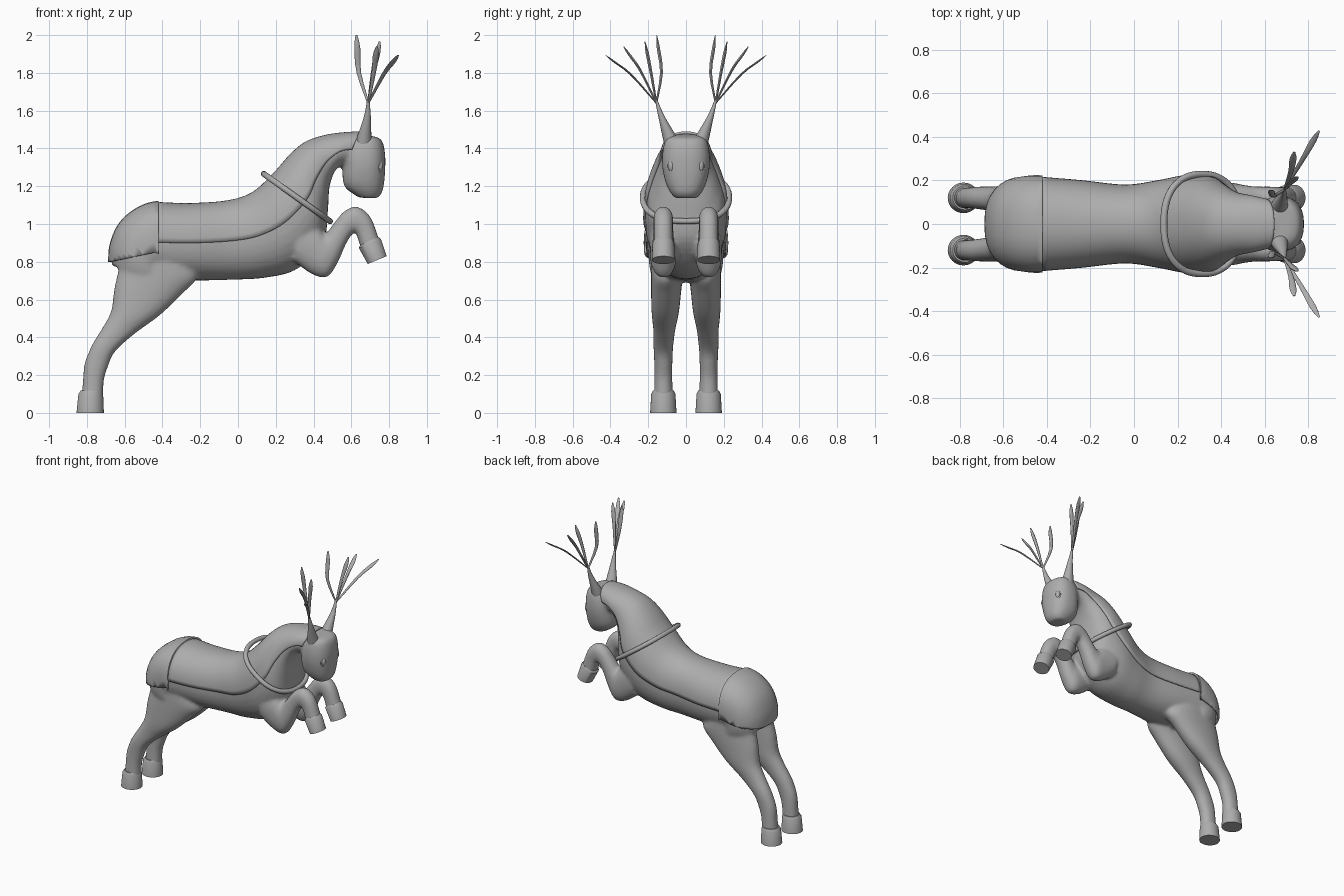
import bpy, bmesh, math
from mathutils import Vector

if "Cube" in bpy.data.objects:
    bpy.data.objects.remove(bpy.data.objects["Cube"])

grey = bpy.data.materials.new("plain grey")
grey.diffuse_color = (0.42, 0.42, 0.42, 1)
grey.use_nodes = True
grey.node_tree.nodes["Principled BSDF"].inputs["Base Color"].default_value = grey.diffuse_color


def blend(secs, k):
    """Catmull-Rom interpolation of section parameters."""
    out = []
    n = len(secs)
    for i in range(n - 1):
        p0, p1, p2, p3 = (secs[max(0, min(n - 1, i + d))] for d in (-1, 0, 1, 2))
        for s in range(k):
            t = s / k
            out.append([0.5 * (2 * b + (c - a) * t + (2 * a - 5 * b + 4 * c - d) * t * t
                               + (3 * b - a - 3 * c + d) * t ** 3)
                        for a, b, c, d in zip(p0, p1, p2, p3)])
    out.append(list(secs[-1]))
    return out


def loft(bm, secs, k=5, n=32, power=2.0, grow=0.0, arc=None, side=1):
    """Skin sections (ax, az, bx, bz, half width, y); arc leaves an open shell."""
    rings = []
    count = n + 1 if arc else n
    for ax, az, bx, bz, w, y in blend(secs, k):
        c = Vector(((ax + bx) / 2, y * side, (az + bz) / 2))
        a = Vector(((ax - bx) / 2, 0, (az - bz) / 2))
        a *= 1 + grow / a.length
        w += grow
        ring = []
        for j in range(count):
            t = arc * (2 * j / n - 1) if arc else 2 * math.pi * j / n
            u, v = math.cos(t), math.sin(t)
            p = c + a * math.copysign(abs(u) ** (2 / power), u)
            p.y += w * math.copysign(abs(v) ** (2 / power), v)
            ring.append(bm.verts.new(p))
        rings.append(ring)
    faces = []
    for r, q in zip(rings, rings[1:]):
        for j in range(n):
            m = (j + 1) % count
            faces.append(bm.faces.new((r[j], r[m], q[m], q[j])))
    if not arc:
        faces += [bm.faces.new(rings[0]), bm.faces.new(rings[-1])]
    bmesh.ops.recalc_face_normals(bm, faces=faces)


def finish(bm, name, angle=40):
    me = bpy.data.meshes.new(name)
    bm.to_mesh(me)
    bm.free()
    ob = bpy.data.objects.new(name, me)
    bpy.context.collection.objects.link(ob)
    me.materials.append(grey)
    bpy.ops.object.select_all(action='DESELECT')
    ob.select_set(True)
    bpy.context.view_layer.objects.active = ob
    bpy.ops.object.shade_smooth_by_angle(angle=math.radians(angle))
    return ob


# Section tables: top/back point, bottom/front point, half width, y
trunk = [(.64, 1.480, .57, 1.31, .105, 0), (.56, 1.475, .52, 1.29, .12, 0),
         (.46, 1.460, .485, 1.20, .135, 0), (.36, 1.425, .475, 1.06, .17, 0),
         (.28, 1.360, .45, .90, .205, 0), (.19, 1.260, .31, .76, .215, 0),
         (.08, 1.160, .14, .715, .19, 0), (-.05, 1.115, -.03, .705, .17, 0),
         (-.25, 1.100, -.23, .70, .19, 0), (-.42, 1.105, -.42, .70, .205, 0)]
rump = [(-.53, 1.07, -.41, .71, .205, 0), (-.62, .99, -.39, .70, .20, 0),
        (-.665, .88, -.36, .69, .195, 0), (-.67, .78, -.33, .69, .185, 0)]
head = [(.62, 1.475, .715, 1.465, .08, 0), (.585, 1.44, .76, 1.445, .11, 0),
        (.56, 1.37, .778, 1.38, .125, 0), (.555, 1.30, .78, 1.30, .125, 0),
        (.555, 1.23, .774, 1.22, .11, 0), (.575, 1.185, .762, 1.165, .088, 0),
        (.64, 1.14, .735, 1.135, .06, 0)]
hind_leg = [(-.61, .86, -.25, .78, .085, .098), (-.63, .77, -.22, .71, .085, .10),
            (-.655, .66, -.29, .635, .08, .105), (-.672, .54, -.41, .52, .072, .11),
            (-.715, .455, -.545, .42, .058, .115), (-.77, .365, -.65, .325, .052, .12),
            (-.81, .27, -.69, .24, .048, .12), (-.82, .19, -.71, .17, .048, .12),
            (-.828, .08, -.715, .08, .05, .12)]
fore_leg = [(.30, .80, .34, 1.02, .07, .125), (.39, .735, .42, .99, .07, .12),
            (.47, .718, .45, .95, .068, .12), (.525, .79, .47, .955, .06, .12),
            (.57, .89, .52, 1.02, .054, .12), (.60, .94, .565, 1.07, .052, .12),
            (.618, .955, .63, 1.092, .052, .12), (.63, .935, .70, 1.04, .05, .12),
            (.65, .875, .745, .925, .05, .12), (.67, .84, .76, .88, .05, .12)]

# Body, head and legs fused into one smooth skin
bm = bmesh.new()
loft(bm, trunk + rump, power=2.2)
loft(bm, head, power=2.4)
for s in (-1, 1):
    loft(bm, hind_leg, power=2.2, side=s)
    loft(bm, fore_leg, power=2.2, side=s)
body = finish(bm, "body")
m = body.modifiers.new("fuse", 'REMESH')
m.mode, m.voxel_size, m.use_smooth_shade = 'VOXEL', 0.011, True
m = body.modifiers.new("soften", 'SMOOTH')
m.factor, m.iterations = 0.5, 8

# Back panel running from the neck to the rump
bm = bmesh.new()
loft(bm, trunk, power=2.2, grow=.011, arc=math.radians(90))
back = finish(bm, "back_panel")
back.modifiers.new("thickness", 'SOLIDIFY').thickness = .014

# Rump cover cut from an enlarged body shell
bm = bmesh.new()
loft(bm, trunk[-2:] + rump, power=2.4, grow=.018)
for co, no in (((-.42, 0, 0), (1, 0, 0)), ((-.68, 0, .80), (.2, 0, -1))):
    bmesh.ops.bisect_plane(bm, geom=bm.verts[:] + bm.edges[:] + bm.faces[:],
                           plane_co=co, plane_no=no, clear_outer=True)
cover = finish(bm, "rump_cover")
cover.modifiers.new("thickness", 'SOLIDIFY').thickness = .016

# Collar ring
cu = bpy.data.curves.new("collar", 'CURVE')
cu.dimensions, cu.bevel_depth, cu.bevel_resolution = '3D', .016, 3
sp = cu.splines.new('POLY')
sp.points.add(63)
for i, p in enumerate(sp.points):
    t = 2 * math.pi * i / 64
    u, v = (math.copysign(abs(f) ** .85, f) for f in (math.cos(t), math.sin(t)))
    p.co = (.312 + .175 * u, .228 * v, 1.14 - .125 * u, 1)
sp.use_cyclic_u = sp.use_smooth = True
cu.materials.append(grey)
bpy.context.collection.objects.link(bpy.data.objects.new("collar", cu))

# Antler tines: mid point and tip as (x, y, z)
root = (.69, .157, 1.64)
tines = [((.64, .13, 1.80), (.627, .155, 2.0)), ((.715, .185, 1.80), (.75, .217, 1.965)),
         ((.72, .24, 1.81), (.735, .33, 1.94)), ((.77, .29, 1.79), (.848, .427, 1.895))]


def ring(p, r, w):
    return (p[0] - r, p[2], p[0] + r, p[2], w, p[1])


for s, label in ((-1, "right"), (1, "left")):
    # Hooves
    bm = bmesh.new()
    loft(bm, [(-.832, .118, -.72, .118, .055, .12), (-.845, .10, -.714, .10, .064, .12),
              (-.855, .0, -.71, .0, .07, .12)], k=1, side=s)
    finish(bm, "hind_hoof_" + label)
    bm = bmesh.new()
    loft(bm, [(.65, .895, .745, .93, .05, .12), (.64, .873, .757, .92, .058, .12),
              (.687, .788, .787, .83, .06, .12)], k=1, side=s)
    finish(bm, "fore_hoof_" + label)

    # Antler stem and flat tines
    bm = bmesh.new()
    loft(bm, [ring((.665, .07, 1.42), .045, .045), ring((.67, .09, 1.47), .036, .036),
              ring((.685, .13, 1.57), .018, .017), ring((.69, .159, 1.66), .006, .006)],
         n=16, side=s)
    for mid, tip in tines:
        near = [a + (b - a) * .65 for a, b in zip(mid, tip)]
        loft(bm, [ring(root, .006, .005), ring(mid, .012, .008),
                  ring(near, .016, .009), ring(tip, .005, .002)], k=3, n=10, side=s)
    finish(bm, "antler_" + label)

    # Eyeball with raised lid
    bm = bmesh.new()
    bmesh.ops.create_uvsphere(bm, u_segments=20, v_segments=12, radius=1)
    for v in bm.verts:
        v.co = Vector((.750 + v.co.x * .018, s * .077 + v.co.y * .018, 1.307 + v.co.z * .032))
    finish(bm, "eye_" + label)
    bpy.ops.mesh.primitive_torus_add(major_radius=.021, minor_radius=.005, major_segments=28,
                                     minor_segments=8, location=(.755, s * .077, 1.307),
                                     rotation=(0, math.pi / 2, s * .5))
    lid = bpy.context.object
    lid.name = "eyelid_" + label
    lid.scale = (1.6, 1, 1)
    lid.data.materials.append(grey)
    bpy.ops.object.shade_smooth()
